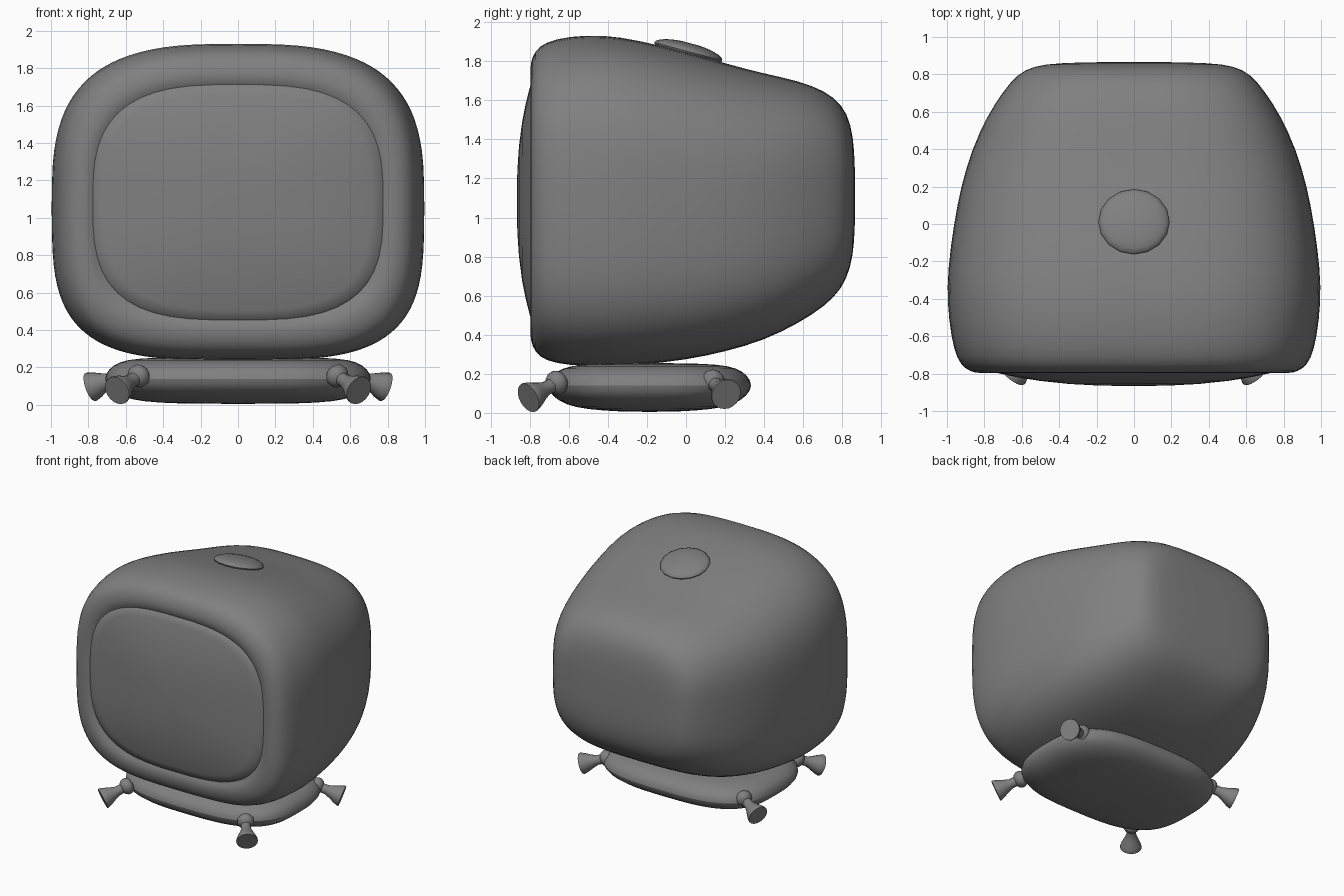
import bpy, bmesh, math
from mathutils import Vector

cube = bpy.data.objects.get("Cube")
if cube:
    bpy.data.objects.remove(cube, do_unlink=True)

GREY = (0.216, 0.216, 0.216, 1)
grey = bpy.data.materials.new("plain_grey")
grey.use_nodes = True
grey.diffuse_color = GREY
grey.node_tree.nodes["Principled BSDF"].inputs["Base Color"].default_value = GREY


def squircle(hw, hh_up, hh_down, n_up=3, n_down=3, count=48):
    """Rounded-rectangle outline as (u, v) pairs around the origin."""
    pts = []
    for i in range(count):
        a = math.tau * (i + 0.5) / count
        c, s = math.cos(a), math.sin(a)
        n = n_up if s > 0 else n_down
        h = hh_up if s > 0 else hh_down
        pts.append((hw * math.copysign(abs(c) ** (2 / n), c),
                    h * math.copysign(abs(s) ** (2 / n), s)))
    return pts


def loft(name, rings, subdivide=0):
    """Skin a list of equal-length point rings and close both ends."""
    bm = bmesh.new()
    loops = [[bm.verts.new(p) for p in ring] for ring in rings]
    for a, b in zip(loops, loops[1:]):
        for i in range(len(a)):
            j = (i + 1) % len(a)
            bm.faces.new((a[i], a[j], b[j], b[i]))
    bm.faces.new(loops[0])
    bm.faces.new(loops[-1])
    bmesh.ops.recalc_face_normals(bm, faces=bm.faces)
    mesh = bpy.data.meshes.new(name)
    bm.to_mesh(mesh)
    bm.free()
    mesh.materials.append(grey)
    obj = bpy.data.objects.new(name, mesh)
    bpy.context.collection.objects.link(obj)
    bpy.ops.object.select_all(action='DESELECT')
    obj.select_set(True)
    bpy.context.view_layer.objects.active = obj
    bpy.ops.object.shade_smooth_by_angle(angle=math.radians(50))
    if subdivide:
        mod = obj.modifiers.new("soften", 'SUBSURF')
        mod.levels = mod.render_levels = subdivide
    return obj


# Cabinet: sections from front to back (y, half width, bottom, top)
sections = [
    (-0.74, 0.70, 0.52, 1.64), (-0.775, 0.765, 0.465, 1.70),
    (-0.797, 0.80, 0.425, 1.74), (-0.797, 0.85, 0.375, 1.79),
    (-0.775, 0.905, 0.31, 1.855), (-0.72, 0.95, 0.265, 1.90),
    (-0.60, 0.98, 0.242, 1.93), (-0.42, 1.0, 0.235, 1.937),
    (-0.25, 0.998, 0.242, 1.91), (0.0, 0.965, 0.27, 1.85),
    (0.2, 0.927, 0.312, 1.79), (0.4, 0.868, 0.37, 1.738),
    (0.58, 0.785, 0.46, 1.70), (0.71, 0.70, 0.545, 1.65),
    (0.80, 0.625, 0.635, 1.58), (0.845, 0.54, 0.75, 1.48),
    (0.862, 0.40, 0.87, 1.35), (0.866, 0.15, 1.03, 1.19),
]
rings = []
for y, hw, lo, hi in sections:
    mid, half = (lo + hi) / 2, (hi - lo) / 2
    rings.append([(u, y, mid + v) for u, v in squircle(hw, half, half, 3, 3.6)])
loft("cabinet", rings, 1)

# Bulging screen set in the front
rings = []
for s in (1.02, 1.0, 0.92, 0.8, 0.65, 0.45, 0.25, 0.08):
    y = -0.76 if s > 1 else -0.786 - 0.08 * (1 - s ** 2.5)
    rings.append([(u, y, 1.083 + v) for u, v in squircle(0.775 * s, 0.628 * s, 0.628 * s)])
loft("screen", rings)

# Cushion-shaped base plate (inset, height)
base_profile = [(0.4, 0.005), (0.2, 0.018), (0.1, 0.042), (0.03, 0.085), (0, 0.14),
                (0.025, 0.19), (0.08, 0.23), (0.18, 0.25), (0.4, 0.255)]
rings = [[(u, v - 0.187, z) for u, v in squircle(0.72 - d, 0.53 - d, 0.53 - d)]
         for d, z in base_profile]
loft("base_plate", rings, 1)

# Round button on the sloping top
button_rings = []
for k in range(1, 12):
    a = math.pi * k / 12
    button_rings.append([(0.19 * math.sin(a) * math.cos(t), 0.18 * math.sin(a) * math.sin(t),
                          0.045 * math.cos(a))
                         for t in (math.tau * i / 16 for i in range(16))])
button = loft("top_button", button_rings)
button.location = (0, 0.012, 1.85)
button.rotation_euler.x = math.radians(-15)

# Flared feet with collars (distance along the axis, radius)
foot_profile = [(-0.04, 0.03), (-0.03, 0.05), (-0.01, 0.062), (0.015, 0.062),
                (0.035, 0.05), (0.045, 0.036), (0.08, 0.036), (0.12, 0.05),
                (0.165, 0.07), (0.195, 0.08), (0.203, 0.079)]
feet = {"front": (Vector((0.53, -0.66, 0.155)), Vector((0.645, -0.805, 0.078))),
        "back": (Vector((0.61, 0.135, 0.16)), Vector((0.775, 0.2, 0.1)))}
for place, (start, end) in feet.items():
    for side, sign in (("left", 1), ("right", -1)):
        rings = [[(r * math.cos(t), r * math.sin(t), d)
                  for t in (math.tau * i / 20 for i in range(20))]
                 for d, r in foot_profile]
        foot = loft(f"{place}_{side}_foot", rings)
        mirror = Vector((sign, 1, 1))
        foot.location = start * mirror
        foot.rotation_euler = ((end - start) * mirror).to_track_quat('Z', 'Y').to_euler()
